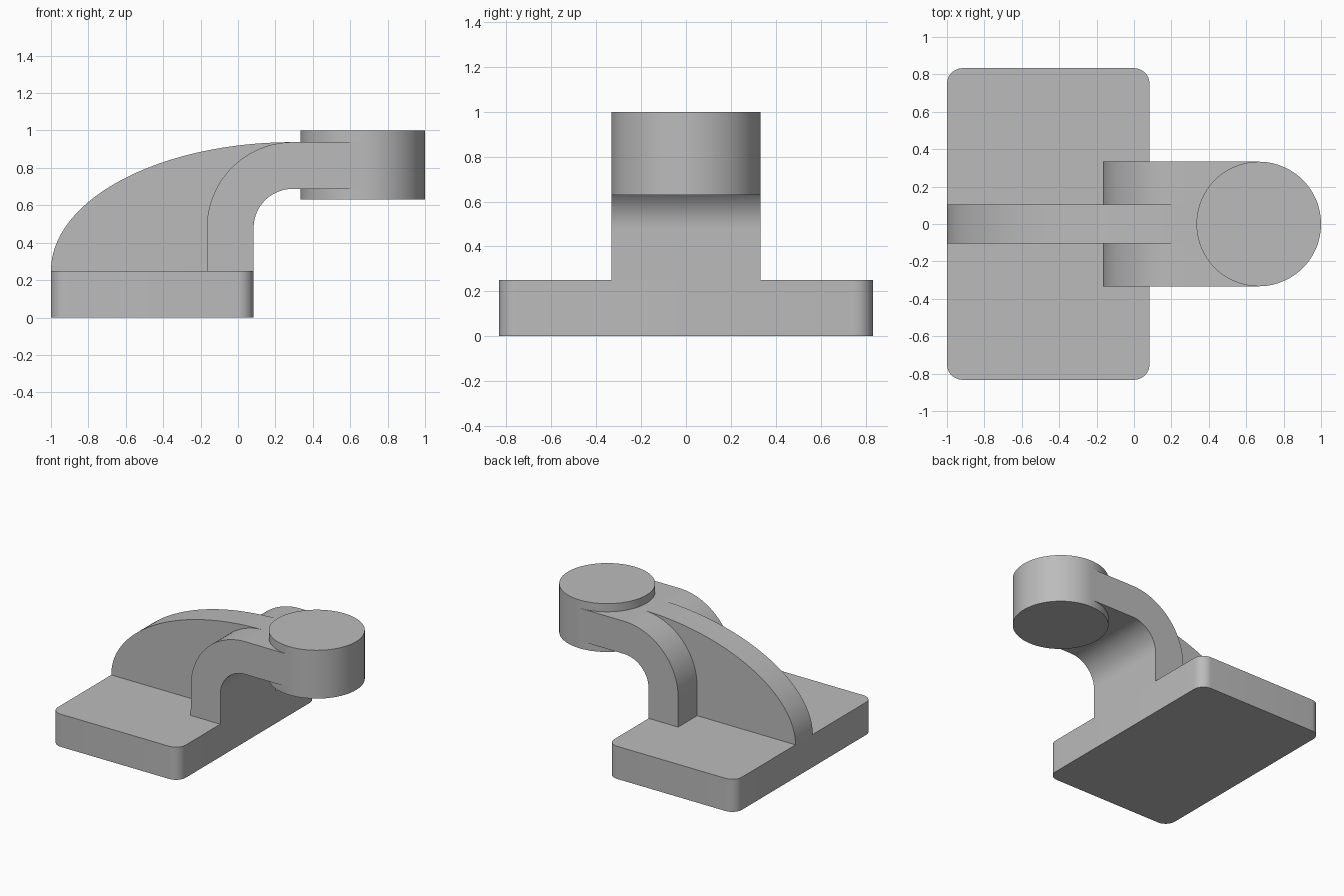
import bpy
import bmesh
from math import cos, sin, pi, radians
from mathutils import Vector

if "Cube" in bpy.data.objects:
    bpy.data.objects.remove(bpy.data.objects["Cube"], do_unlink=True)

grey = bpy.data.materials.new("plain grey")
grey.use_nodes = True
grey.diffuse_color = (0.5, 0.5, 0.5, 1)
grey.node_tree.nodes["Principled BSDF"].inputs["Base Color"].default_value = (0.5, 0.5, 0.5, 1)


def arc(cx, cy, rx, ry, start, end, steps):
    """Points along an elliptical arc, angles in degrees."""
    angles = [radians(start + (end - start) * i / steps) for i in range(steps + 1)]
    return [(cx + rx * cos(a), cy + ry * sin(a)) for a in angles]


def extrude(name, profile, to_3d, direction):
    """Extrude a closed flat profile into a solid with smooth curved sides."""
    bm = bmesh.new()
    face = bm.faces.new([bm.verts.new(to_3d(u, v)) for u, v in profile])
    result = bmesh.ops.extrude_face_region(bm, geom=[face], use_keep_orig=True)
    moved = [g for g in result["geom"] if isinstance(g, bmesh.types.BMVert)]
    bmesh.ops.translate(bm, verts=moved, vec=Vector(direction))
    bmesh.ops.recalc_face_normals(bm, faces=bm.faces)
    mesh = bpy.data.meshes.new(name)
    bm.to_mesh(mesh)
    bm.free()
    mesh.materials.append(grey)
    obj = bpy.data.objects.new(name, mesh)
    bpy.context.collection.objects.link(obj)
    bpy.ops.object.select_all(action="DESELECT")
    obj.select_set(True)
    bpy.context.view_layer.objects.active = obj
    bpy.ops.object.shade_smooth_by_angle(angle=radians(30))
    return obj


def plate(name, outline, bottom, top):
    return extrude(name, outline, lambda x, y: (x, y, bottom), (0, 0, top - bottom))


def rib(name, outline, half_width):
    return extrude(name, outline, lambda x, z: (x, -half_width, z), (0, 2 * half_width, 0))


BACK, FRONT, SIDE = -1.0, 0.083, 0.833
BASE_TOP, ARM_TOP, THICK = 0.25, 0.9375, 0.25
BEND_X, BEND_Z, INNER = 0.292, 0.479, 0.2085
OUTER = INNER + THICK
BOSS_X, BOSS_R = 0.667, 0.333

# Base plate with rounded corners
r = 0.083
corners = [(FRONT - r, SIDE - r), (BACK + r, SIDE - r),
           (BACK + r, r - SIDE), (FRONT - r, r - SIDE)]
outline = []
for i, (x, y) in enumerate(corners):
    outline += arc(x, y, r, r, 90 * i, 90 * i + 90, 12)
plate("base_plate", outline, 0, BASE_TOP)

# Bent arm rising from the base to the boss
arm = [(FRONT - THICK, BASE_TOP)]
arm += arc(BEND_X, BEND_Z, OUTER, OUTER, 180, 90, 32)
arm += [(BOSS_X, ARM_TOP), (BOSS_X, ARM_TOP - THICK)]
arm += arc(BEND_X, BEND_Z, INNER, INNER, 90, 180, 32)
arm += [(FRONT, BASE_TOP)]
rib("bent_arm", arm, BOSS_R)

# Elliptical stiffening rib, its inner edge hidden inside the arm
web = arc(BEND_X, BASE_TOP, BEND_X - BACK, ARM_TOP - BASE_TOP, 180, 90, 48)
web += [(BEND_X, 0.8), (0.05, 0.7), (-0.05, 0.5), (-0.05, BASE_TOP)]
rib("stiffening_rib", web, 0.104)

# Round boss at the end of the arm
plate("round_boss", arc(BOSS_X, 0, BOSS_R, BOSS_R, 0, 360, 96)[:-1], 0.63, 1.0)
